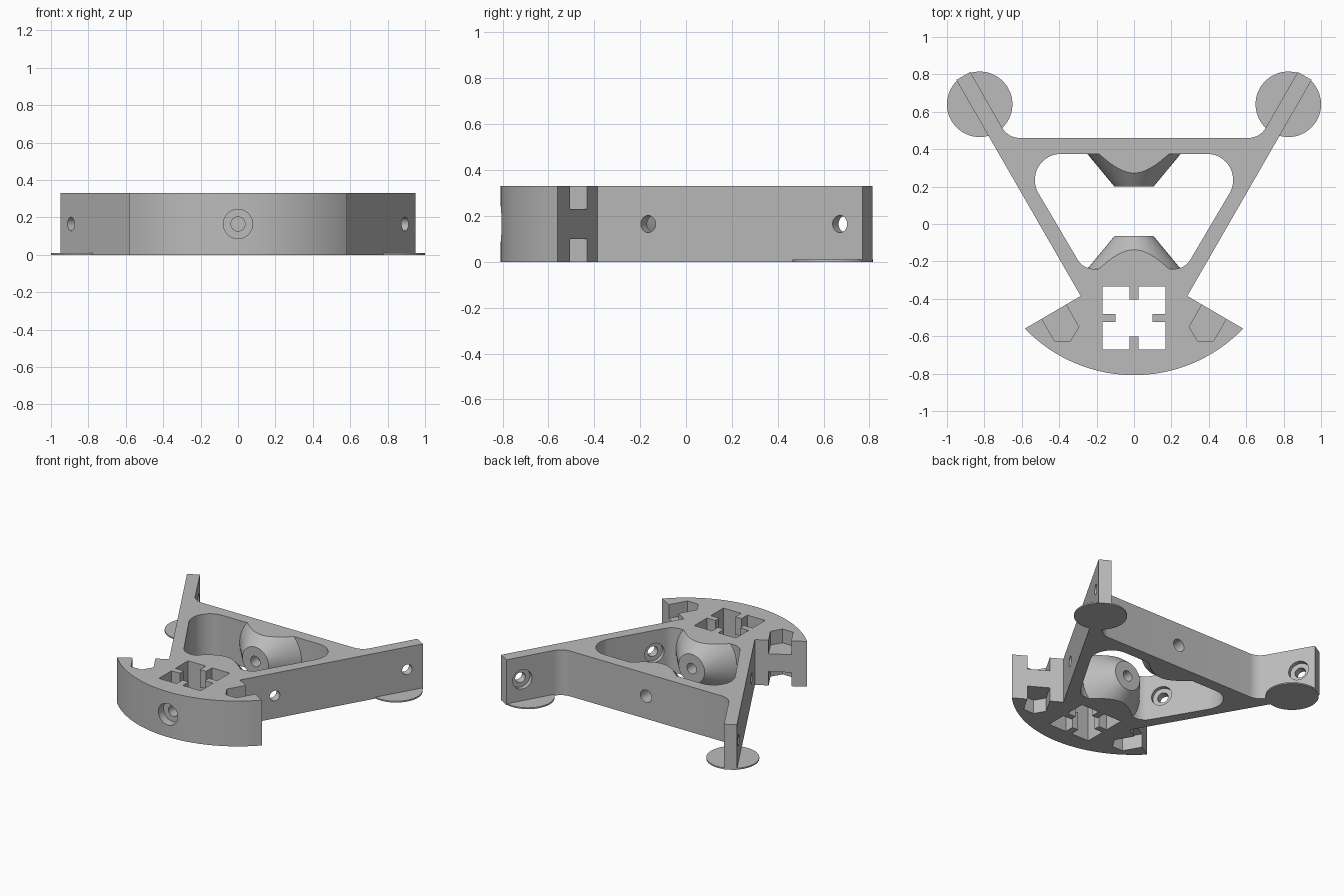
import bpy, bmesh
from math import sin, cos, pi, radians, sqrt
from mathutils import Vector

cube = bpy.data.objects.get("Cube")
if cube:
    bpy.data.objects.remove(cube)

H, MID = 0.33, 0.165
grey = bpy.data.materials.new("plain_grey")
grey.use_nodes = True
colour = (0.5, 0.5, 0.5, 1)
grey.diffuse_color = colour
grey.node_tree.nodes["Principled BSDF"].inputs["Base Color"].default_value = colour


def finish(bm, name):
    bmesh.ops.recalc_face_normals(bm, faces=bm.faces[:])
    mesh = bpy.data.meshes.new(name)
    bm.to_mesh(mesh)
    bm.free()
    mesh.materials.append(grey)
    ob = bpy.data.objects.new(name, mesh)
    bpy.context.collection.objects.link(ob)
    return ob


def prism(name, outline, z0, z1):
    bm = bmesh.new()
    face = bm.faces.new([bm.verts.new((x, y, z0)) for x, y in outline])
    out = bmesh.ops.extrude_face_region(bm, geom=[face])
    verts = [g for g in out["geom"] if isinstance(g, bmesh.types.BMVert)]
    bmesh.ops.translate(bm, verts=verts, vec=(0, 0, z1 - z0))
    return finish(bm, name)


def box(name, x0, x1, y0, y1, z0=-0.1, z1=H + 0.1):
    return prism(name, [(x0, y0), (x1, y0), (x1, y1), (x0, y1)], z0, z1)


def rod(name, a, b, r0, r1=None, segments=40):
    """Cylinder or cone from point a to point b."""
    a, b = Vector(a), Vector(b)
    bm = bmesh.new()
    bmesh.ops.create_cone(bm, cap_ends=True, segments=segments, radius1=r0,
                          radius2=r0 if r1 is None else r1, depth=(b - a).length)
    ob = finish(bm, name)
    ob.data.transform((b - a).to_track_quat('Z', 'Y').to_matrix().to_4x4())
    ob.location = (a + b) / 2
    return ob


def combine(target, tool, operation):
    tool.hide_render = True
    bpy.context.view_layer.objects.active = target
    mod = target.modifiers.new("combine", 'BOOLEAN')
    mod.operation, mod.object, mod.solver = operation, tool, 'EXACT'
    bpy.ops.object.modifier_apply(modifier=mod.name)
    bpy.data.objects.remove(tool)


def arc(cx, cy, r, start, end, n):
    return [(cx + r * cos(radians(start + (end - start) * i / n)),
             cy + r * sin(radians(start + (end - start) * i / n))) for i in range(n + 1)]


def mirrored(half):
    """Close a right-hand half outline with its mirror image."""
    return half + [(-x, y) for x, y in reversed(half) if abs(x) > 1e-5]


# Frame: curved front, two wings, two splayed arms and a back bar
half = arc(0, 0, 0.808, -90, -43.8, 24)
half += [(0.285, -0.385), (0.95, 0.77), (0.875, 0.813)]
half += arc(0.61, 0.57, 0.11, -30, -90, 10)
frame = prism("frame", mirrored(half), 0, H)

# Rounded opening in the middle
opening = arc(0.215, -0.14, 0.1, -90, -30, 10) + arc(0.39, 0.235, 0.14, -30, 90, 20)
combine(frame, prism("opening_cutter", mirrored(opening), -0.1, H + 0.1), 'DIFFERENCE')

# Facing conical bosses, trimmed flush with top and bottom
for tip, base in ((-0.065, -0.25), (0.2, 0.385)):
    boss = rod("boss", (0, base, MID), (0, tip, MID), 0.258, 0.105, 64)
    combine(boss, box("trim", -1, 1, -1, 1, 0, H), 'INTERSECT')
    combine(frame, boss, 'UNION')

# Square socket with four keys
combine(frame, box("socket_cutter", -0.168, 0.168, -0.67, -0.335), 'DIFFERENCE')
for s in (-1, 1):
    side = sorted((s * 0.1, s * 0.19))
    combine(frame, box("side_key", *side, -0.525, -0.48, 0, H), 'UNION')
    ends = sorted((-0.5025 + s * 0.1, -0.5025 + s * 0.18))
    combine(frame, box("end_key", -0.025, 0.025, *ends, 0, H), 'UNION')

# Hexagonal pockets, open toward the wing edge, above and below
pocket = [(0.295, -0.55), (0.34, -0.625), (0.425, -0.625), (0.545, -0.417), (0.415, -0.342)]
for s in (-1, 1):
    for z0, z1 in ((-0.1, 0.1), (0.23, H + 0.1)):
        combine(frame, prism("pocket_cutter", [(s * x, y) for x, y in pocket], z0, z1), 'DIFFERENCE')

# Centre bore and front counterbore
combine(frame, rod("bore_cutter", (0, -1, MID), (0, 0.28, MID), 0.038), 'DIFFERENCE')
combine(frame, rod("back_bore_cutter", (0, 0.3, MID), (0, 0.6, MID), 0.045), 'DIFFERENCE')
combine(frame, rod("counterbore_cutter", (0, -1, MID), (0, -0.745, MID), 0.078), 'DIFFERENCE')

# Arm bolt holes, counterbored on the inner faces
for s in (-1, 1):
    inward = Vector((-s * sqrt(3) / 2, 0.5, 0))
    for y in (-0.165, 0.67):
        p = Vector((s * (0.285 + (y + 0.385) / sqrt(3)), y, MID))
        combine(frame, rod("bolt_cutter", p - inward * 0.05, p + inward * 0.14, 0.037), 'DIFFERENCE')
        combine(frame, rod("bolt_head_cutter", p + inward * 0.055, p + inward * 0.14, 0.07), 'DIFFERENCE')

# Thin round pads under the arm tips
parts = [frame]
for s, side in ((-1, "right"), (1, "left")):
    parts.append(rod(side + "_pad", (s * 0.825, 0.64, 0), (s * 0.825, 0.64, 0.01), 0.175, segments=64))

for ob in parts:
    bpy.ops.object.select_all(action='DESELECT')
    ob.select_set(True)
    bpy.context.view_layer.objects.active = ob
    bpy.ops.object.shade_smooth_by_angle(angle=radians(30))
